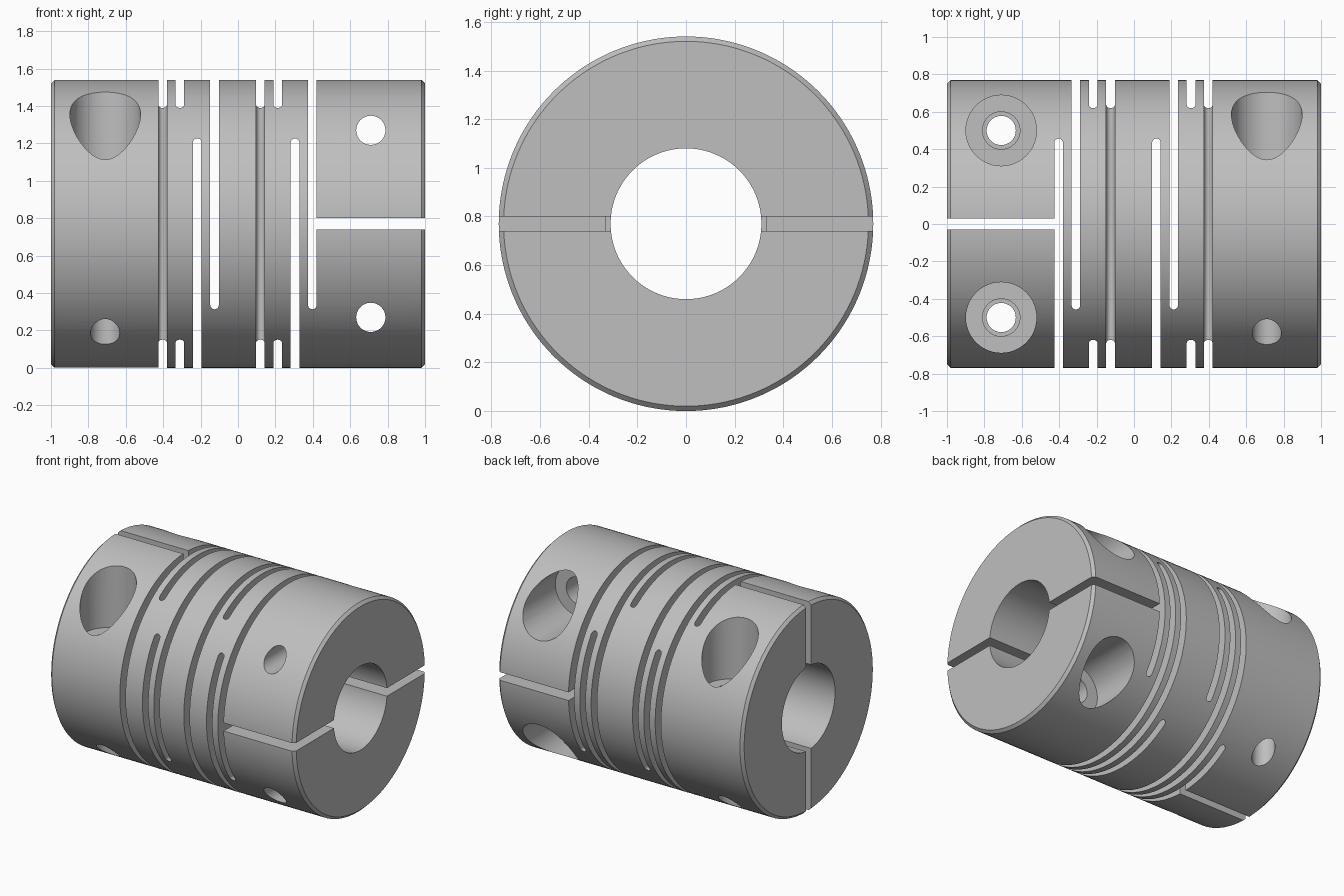
import bpy, bmesh, math
from mathutils import Matrix

cube = bpy.data.objects.get("Cube")
if cube:
    bpy.data.objects.remove(cube, do_unlink=True)

RADIUS, BORE, RELIEF, CHAMFER = 0.77, 0.31, 0.33, 0.02
SLIT, TIP = 0.046, 0.457          # slit width, depth past the axis
AXIS = Matrix.Translation((0, 0, RADIUS))


def turn_x(degrees):
    return Matrix.Rotation(math.radians(degrees), 4, 'X')


def finish(name, bm, matrix):
    bmesh.ops.recalc_face_normals(bm, faces=bm.faces)
    mesh = bpy.data.meshes.new(name)
    bm.to_mesh(mesh)
    bm.free()
    mesh.transform(AXIS @ matrix)
    obj = bpy.data.objects.new(name, mesh)
    bpy.context.collection.objects.link(obj)
    return obj


def lathe(name, profile, sides, matrix, ring=False):
    """Revolve (radius, height) points about z; ring closes the profile on itself."""
    bm = bmesh.new()
    loops = []
    for r, h in profile:
        angles = [2 * math.pi * i / sides for i in range(sides)]
        loops.append([bm.verts.new((r * math.cos(a), r * math.sin(a), h)) for a in angles])
    pairs = list(zip(loops, loops[1:]))
    if ring:
        pairs.append((loops[-1], loops[0]))
    else:
        bm.faces.new(loops[0])
        bm.faces.new(loops[-1])
    for a, b in pairs:
        for i in range(sides):
            j = (i + 1) % sides
            bm.faces.new((a[i], a[j], b[j], b[i]))
    return finish(name, bm, matrix)


def prism(name, outline, matrix):
    """Extrude an xy outline through the whole body along z."""
    bm = bmesh.new()
    face = bm.faces.new([bm.verts.new((x, y, -1)) for x, y in outline])
    out = bmesh.ops.extrude_face_region(bm, geom=[face])
    verts = [v for v in out["geom"] if isinstance(v, bmesh.types.BMVert)]
    bmesh.ops.translate(bm, verts=verts, vec=(0, 0, 2))
    return finish(name, bm, matrix)


# Chamfered tube with a slightly wider bore between the clamps
half = [(BORE, 1), (RADIUS - CHAMFER, 1), (RADIUS, 1 - CHAMFER)]
outer = half + [(r, -h) for r, h in reversed(half)]
profile = outer + [(BORE, -0.405), (RELIEF, -0.405), (RELIEF, 0.4), (BORE, 0.4)]
body = lathe("coupling_body", profile, 144, Matrix.Rotation(math.pi / 2, 4, 'Y'), ring=True)

cutters = []

# Flexure slits: two groups, each opening to front, back, bottom and top
for group in (-0.403, 0.12):
    for i, angle in enumerate((0, 180, 90, -90)):
        x, r = group + i * 0.0925, SLIT / 2
        arc = [(x + r * math.cos(math.pi * k / 12), TIP - r + r * math.sin(math.pi * k / 12))
               for k in range(13)]
        outline = [(x - r, -1), (x + r, -1)] + arc
        cutters.append(prism("slit_cutter", outline, turn_x(angle)))

# Clamp splits and stepped screw holes, the two ends a quarter turn apart
screw = [(0.078, -1), (0.078, 0), (0.1, 0), (0.1, 0.24), (0.189, 0.24), (0.189, 1)]
for side, angle in ((-1, 0), (1, -90)):
    a, b = side * 0.417, side * 1.1
    split = [(a, -0.03), (b, -0.03), (b, 0.03), (a, 0.03)]
    cutters.append(prism("split_cutter", split, turn_x(angle + 90)))
    for offset in (-0.5, 0.5):
        place = turn_x(angle) @ Matrix.Translation((side * 0.71, offset, 0))
        cutters.append(lathe("screw_cutter", screw, 48, place))

# The split outline spans y, so lay it flat across the clamp
for cutter in cutters:
    if cutter.name.startswith("split_cutter"):
        cutter.data.transform(AXIS @ turn_x(-90) @ AXIS.inverted())

bpy.context.view_layer.objects.active = body
body.select_set(True)
for cutter in cutters:
    cutter.hide_render = True
    mod = body.modifiers.new("cut", 'BOOLEAN')
    mod.operation = 'DIFFERENCE'
    mod.solver = 'EXACT'
    mod.object = cutter
    bpy.ops.object.modifier_apply(modifier=mod.name)
    bpy.data.objects.remove(cutter, do_unlink=True)

# Plain metal finish
metal = bpy.data.materials.new("grey_metal")
metal.use_nodes = True
colour = (0.52, 0.52, 0.52, 1)
metal.diffuse_color = colour
metal.node_tree.nodes["Principled BSDF"].inputs["Base Color"].default_value = colour
body.data.materials.clear()
body.data.materials.append(metal)
for face in body.data.polygons:
    face.material_index = 0

bpy.ops.object.select_all(action='DESELECT')
body.select_set(True)
bpy.ops.object.shade_smooth_by_angle(angle=math.radians(30))
